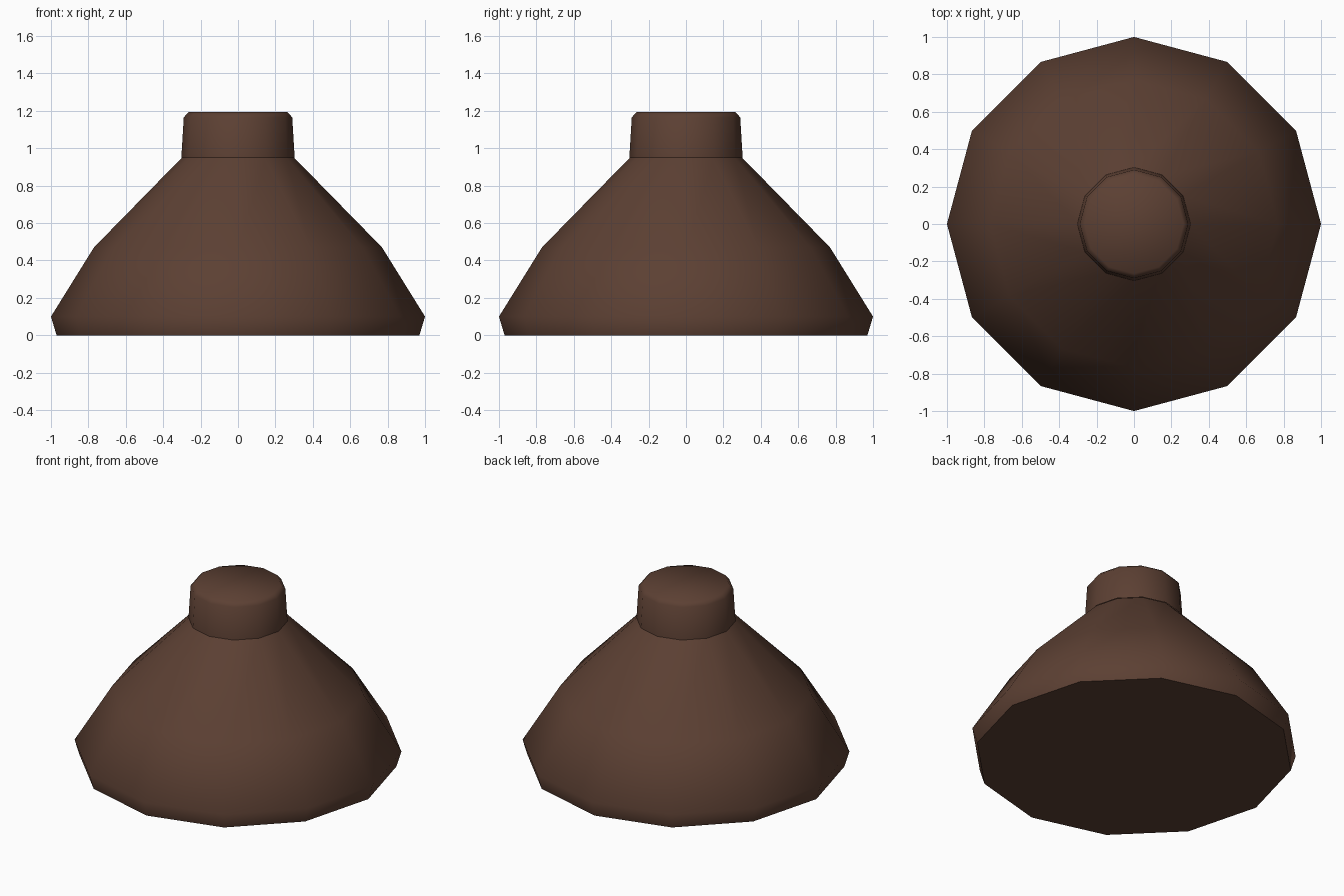
import bpy, bmesh, math

if "Cube" in bpy.data.objects:
    bpy.data.objects.remove(bpy.data.objects["Cube"])

SIDES = 12

brown = bpy.data.materials.new("dark_brown")
brown.diffuse_color = (0.107, 0.051, 0.033, 1)
brown.use_nodes = True
brown.node_tree.nodes["Principled BSDF"].inputs["Base Color"].default_value = brown.diffuse_color


def lathe(name, profile, cap_bottom, cap_top, smooth_top):
    """Revolve (radius, z) points into a 12-sided smooth-shaded part."""
    bm = bmesh.new()
    rings = [[bm.verts.new((r * math.cos(math.tau * i / SIDES),
                            r * math.sin(math.tau * i / SIDES), z))
              for i in range(SIDES)] for r, z in profile]
    for a, b in zip(rings, rings[1:]):
        for i in range(SIDES):
            j = (i + 1) % SIDES
            bm.faces.new((a[i], a[j], b[j], b[i])).smooth = True
    if cap_bottom:
        base = bm.faces.new(rings[0][::-1])
        for e in base.edges:
            e.smooth = False
    if cap_top:
        bm.faces.new(rings[-1]).smooth = smooth_top
    mesh = bpy.data.meshes.new(name)
    bm.to_mesh(mesh)
    bm.free()
    mesh.materials.append(brown)
    obj = bpy.data.objects.new(name, mesh)
    bpy.context.collection.objects.link(obj)
    return obj


# Flared lower body with a slightly tucked-in base
lathe("body", [(0.97, 0), (1.0, 0.10), (0.77, 0.47), (0.30, 0.95)],
      True, False, False)

# Short neck with a bevelled top edge
lathe("neck", [(0.303, 0.95), (0.29, 1.165), (0.265, 1.193)],
      False, True, True)
